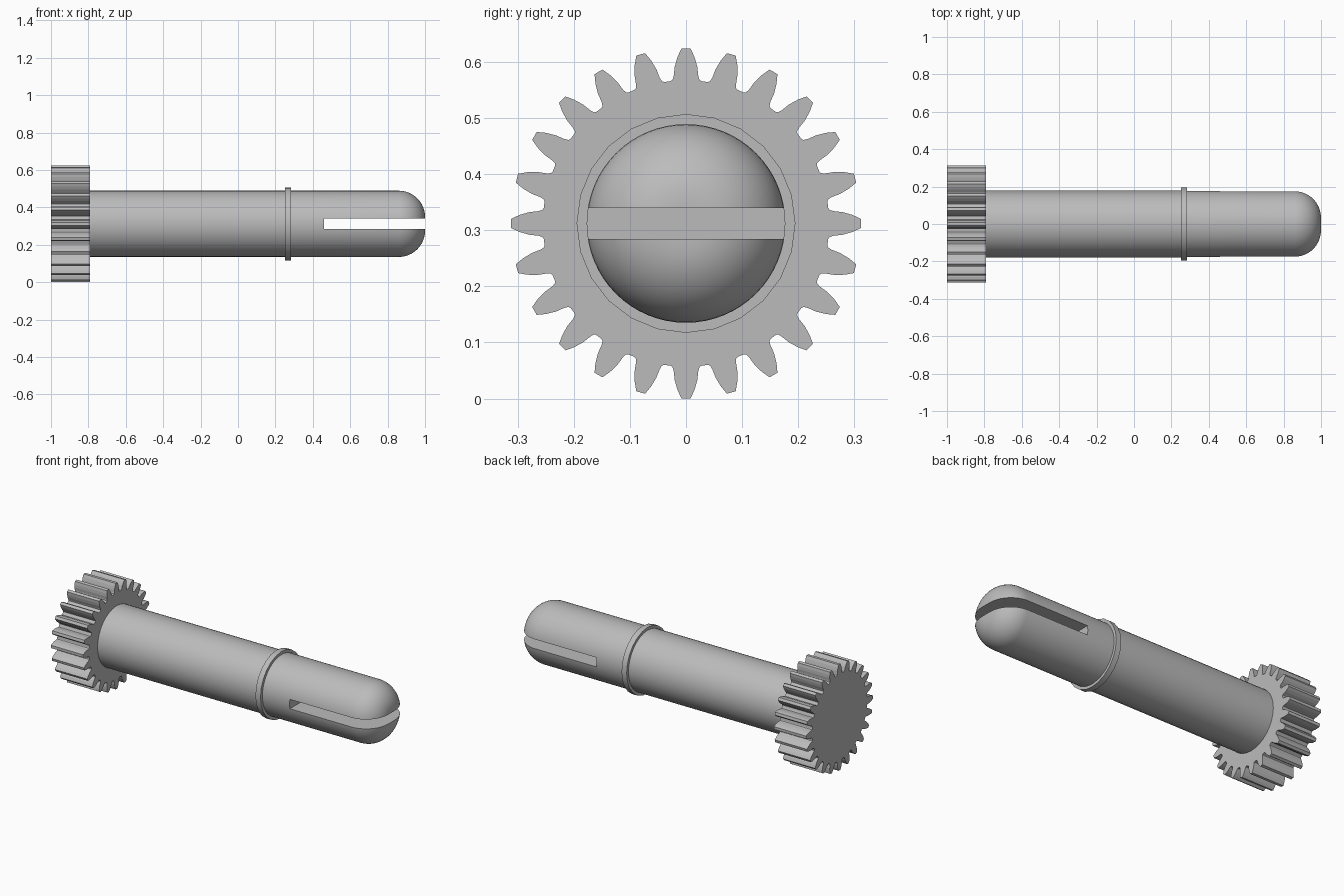
import bpy, bmesh, math
from mathutils import Vector

cube = bpy.data.objects.get("Cube")
if cube:
    bpy.data.objects.remove(cube, do_unlink=True)

AXIS_Z = 0.312

grey = bpy.data.materials.new("plain grey")
grey.use_nodes = True
colour = (0.5, 0.5, 0.5, 1)
grey.diffuse_color = colour
grey.node_tree.nodes["Principled BSDF"].inputs["Base Color"].default_value = colour


def finish(name, bm, smooth_angle=None):
    bmesh.ops.recalc_face_normals(bm, faces=bm.faces)
    mesh = bpy.data.meshes.new(name)
    bm.to_mesh(mesh)
    bm.free()
    mesh.materials.append(grey)
    ob = bpy.data.objects.new(name, mesh)
    bpy.context.collection.objects.link(ob)
    bpy.ops.object.select_all(action="DESELECT")
    ob.select_set(True)
    bpy.context.view_layer.objects.active = ob
    if smooth_angle:
        bpy.ops.object.shade_smooth_by_angle(angle=math.radians(smooth_angle))
    return ob


def lathe(name, profile, sides, smooth_angle=None):
    """Revolve (x, radius) points about the long axis and cap both ends."""
    bm = bmesh.new()
    rings = []
    for x, r in profile:
        angles = [math.tau * i / sides for i in range(sides)]
        rings.append([bm.verts.new((x, r * math.cos(a), AXIS_Z + r * math.sin(a))) for a in angles])
    for a, b in zip(rings, rings[1:]):
        for i in range(sides):
            j = (i + 1) % sides
            bm.faces.new((a[i], a[j], b[j], b[i]))
    bm.faces.new(rings[0])
    bm.faces.new(rings[-1])
    return finish(name, bm, smooth_angle)


# Gear with rounded teeth, extruded along the axis
TEETH = 24
flank = [(0.255, 0.108), (0.257, 0.094), (0.264, 0.083), (0.28, 0.072),
         (0.297, 0.051), (0.312, 0.026)]
tooth = [(r, -a) for r, a in flank] + [(r, a) for r, a in reversed(flank)]
bm = bmesh.new()
outline = []
for t in range(TEETH):
    for r, a in tooth:
        ang = math.tau * t / TEETH + a
        outline.append(bm.verts.new((-1, r * math.cos(ang), AXIS_Z + r * math.sin(ang))))
face = bm.faces.new(outline)
side = bmesh.ops.extrude_face_region(bm, geom=[face], use_keep_orig=True)
moved = [g for g in side["geom"] if isinstance(g, bmesh.types.BMVert)]
bmesh.ops.translate(bm, verts=moved, vec=(0.21, 0, 0))
finish("gear", bm)

# Shaft and collar
lathe("shaft", [(-0.8, 0.178), (0.26, 0.178)], 32, 30)
lathe("collar", [(0.25, 0.195), (0.283, 0.195)], 24, 30)

# Tip with rounded end
ROUND = 0.14
profile = [(0.26, 0.177)]
for i in range(13):
    a = math.pi / 2 * i / 12
    profile.append((1 - ROUND + ROUND * math.sin(a), 0.177 - ROUND + ROUND * math.cos(a)))
tip = lathe("split_tip", profile, 64)

# Slot cut through the tip
bm = bmesh.new()
bmesh.ops.create_cube(bm, size=1)
for v in bm.verts:
    v.co = Vector((0.78 + v.co.x * 0.64, v.co.y * 0.6, AXIS_Z + v.co.z * 0.055))
cutter = finish("slot_cutter", bm)
cutter.hide_render = True
cut = tip.modifiers.new("slot", "BOOLEAN")
cut.operation = "DIFFERENCE"
cut.solver = "EXACT"
cut.object = cutter
bpy.ops.object.select_all(action="DESELECT")
tip.select_set(True)
bpy.context.view_layer.objects.active = tip
bpy.ops.object.modifier_apply(modifier="slot")
bpy.data.objects.remove(cutter, do_unlink=True)
bpy.ops.object.shade_smooth_by_angle(angle=math.radians(30))
